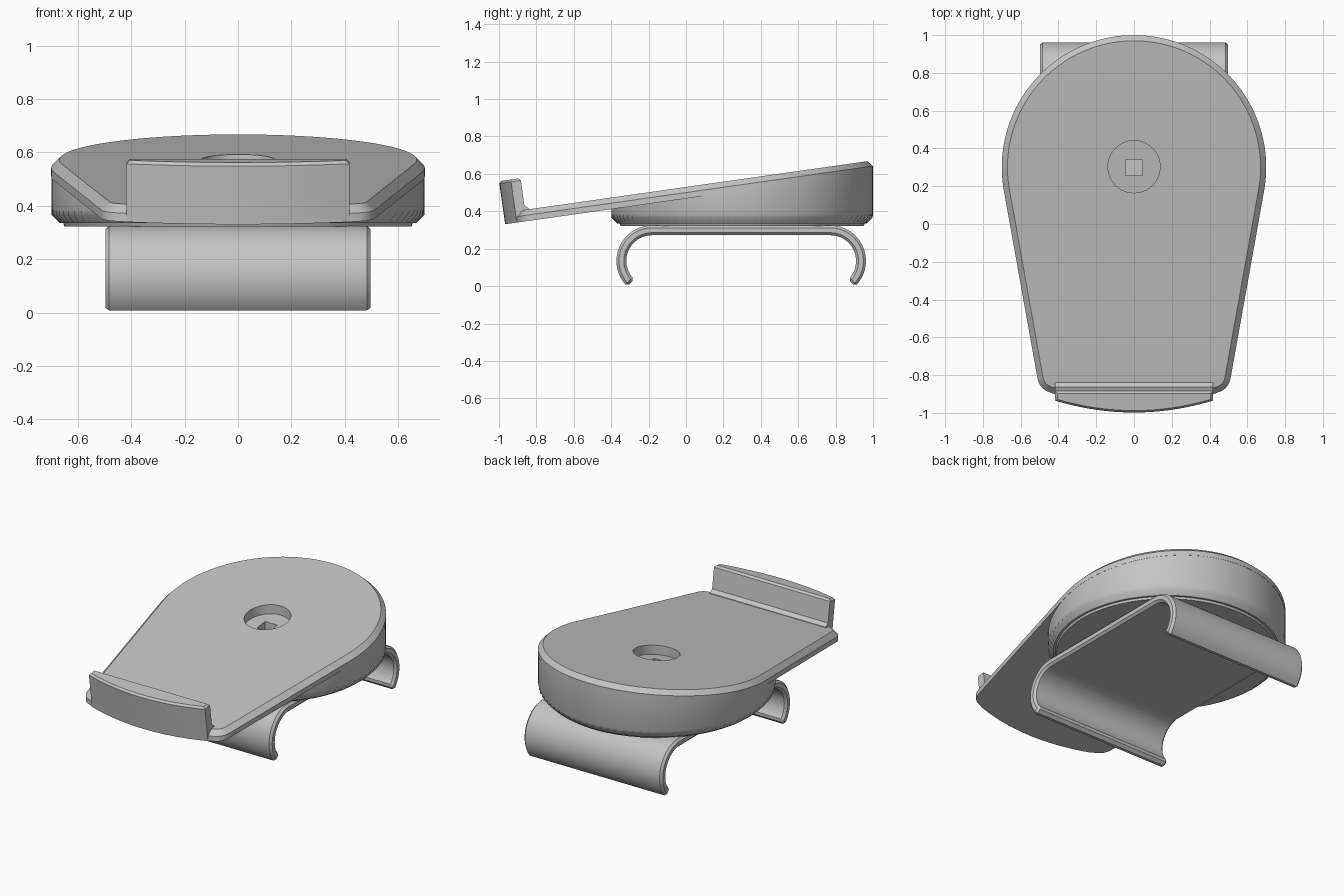
import bpy, bmesh
from math import sin, cos, pi, radians, hypot

cube = bpy.data.objects.get("Cube")
if cube:
    bpy.data.objects.remove(cube)

grey = bpy.data.materials.new("plain grey")
grey.use_nodes = True
grey.diffuse_color = (0.55, 0.55, 0.55, 1)
grey.node_tree.nodes["Principled BSDF"].inputs["Base Color"].default_value = (0.55, 0.55, 0.55, 1)

SLOPE = 0.142        # rise of the tilted plate
CY, R = 0.3, 0.7     # drum centre and radius


def under(y):
    return 0.468 + SLOPE * y


def top(y):
    return 0.53 + SLOPE * y


def loft(name, rings):
    """Closed solid through rings of equal point count."""
    bm = bmesh.new()
    loops = [[bm.verts.new(p) for p in ring] for ring in rings]
    n = len(loops[0])
    for a, b in zip(loops, loops[1:]):
        for i in range(n):
            j = (i + 1) % n
            bm.faces.new((a[i], a[j], b[j], b[i]))
    bm.faces.new(loops[0][::-1])
    bm.faces.new(loops[-1])
    bmesh.ops.recalc_face_normals(bm, faces=bm.faces)
    mesh = bpy.data.meshes.new(name)
    bm.to_mesh(mesh)
    bm.free()
    obj = bpy.data.objects.new(name, mesh)
    bpy.context.collection.objects.link(obj)
    mesh.materials.append(grey)
    return obj


def select(obj):
    bpy.ops.object.select_all(action="DESELECT")
    obj.select_set(True)
    bpy.context.view_layer.objects.active = obj


def apply(obj, kind, **settings):
    mod = obj.modifiers.new(kind.lower(), kind)
    for key, value in settings.items():
        setattr(mod, key, value)
    select(obj)
    bpy.ops.object.modifier_apply(modifier=mod.name)


def smooth(obj, angle=28):
    select(obj)
    bpy.ops.object.shade_smooth_by_angle(angle=radians(angle))


def arc(cx, cy, r, start, end, n):
    angles = [radians(start + (end - start) * i / n) for i in range(n + 1)]
    return [(cx + r * cos(a), cy + r * sin(a)) for a in angles]


def inset(points, d):
    """Move a counter-clockwise outline inward."""
    out = []
    for i, (x, y) in enumerate(points):
        (ax, ay), (bx, by) = points[i - 1], points[(i + 1) % len(points)]
        tx, ty = bx - ax, by - ay
        length = hypot(tx, ty)
        out.append((x - ty / length * d, y + tx / length * d))
    return out


def front_y(x):
    return -0.967 + 0.36 * x * x


# Teardrop plate: round back, tapered sides, rounded front corners
half = arc(0.422, -0.804, 0.09, -75, -10.2, 8) + arc(0, CY, R, -10.2, 90, 48)
left = [(-x, y) for x, y in half[-2::-1]]
front = [(x / 10, front_y(x / 10)) for x in range(-4, 5)]
outline = half + left + front
plate = loft("tilted_plate", [
    [(x, y, under(y)) for x, y in outline],
    [(x, y, top(y) - 0.03) for x, y in outline],
    [(x, y, top(y)) for x, y in inset(outline, 0.03)],
])

# Wedge drum with a notched lower edge
SEG = 176


def circle(r, height, r_alt=None):
    ring = []
    for i in range(SEG):
        a = 2 * pi * i / SEG
        rad = r_alt if r_alt and i % 2 else r
        x, y = rad * cos(a), CY + rad * sin(a)
        ring.append((x, y, height(y) if callable(height) else height))
    return ring


drum = loft("wedge_drum", [
    circle(0.65, 0.322), circle(0.655, 0.335), circle(0.668, 0.335),
    circle(0.698, 0.365, 0.686), circle(0.699, 0.385),
    circle(0.699, lambda y: under(y) + 0.015),
])

# Round recess with a square socket in its floor
recess = loft("recess_cutter", [
    [(x, y, top(y) + h) for x, y in arc(0, CY + 0.003, 0.138, 0, 354.375, 63)]
    for h in (-0.06, 0.1)])
socket = loft("socket_cutter", [
    [(x * 0.045, CY + y * 0.042, z) for x, y in ((-1, -1), (1, -1), (1, 1), (-1, 1))]
    for z in (0.41, 0.8)])
for body in (plate, drum):
    for cutter in (recess, socket):
        apply(body, "BOOLEAN", object=cutter, operation="DIFFERENCE", solver="EXACT")
    smooth(body)
for cutter in (recess, socket):
    bpy.data.objects.remove(cutter)


# Curved front lip, square to the plate, with a small fillet behind it
def lip_ring(h, back, shrink=0.0):
    w = 0.417 - shrink
    xs = [-w + 2 * w * i / 24 for i in range(25)]
    pts = [(x, front_y(x) + shrink) for x in xs] + [(w, back - shrink), (-w, back - shrink)]
    return [(x, y - SLOPE * h, under(y) + h) for x, y in pts]


lip = loft("front_lip", [
    lip_ring(0, -0.83), lip_ring(0.064, -0.83), lip_ring(0.085, -0.852),
    lip_ring(0.218, -0.852), lip_ring(0.23, -0.852, 0.012)])
smooth(lip)

# Spring clip: flat bridge with two curled arms
outer = arc(0.772, 0.135, 0.19, -46, 90, 24) + arc(-0.182, 0.135, 0.19, 90, 226, 24)
inner = arc(-0.182, 0.135, 0.137, 226, 90, 24) + arc(0.772, 0.135, 0.137, 90, -46, 24)
clip = loft("spring_clip", [[(x, y, z) for y, z in outer + inner] for x in (-0.497, 0.497)])
apply(clip, "BEVEL", width=0.014, segments=1, limit_method="ANGLE", angle_limit=radians(50))
smooth(clip)
